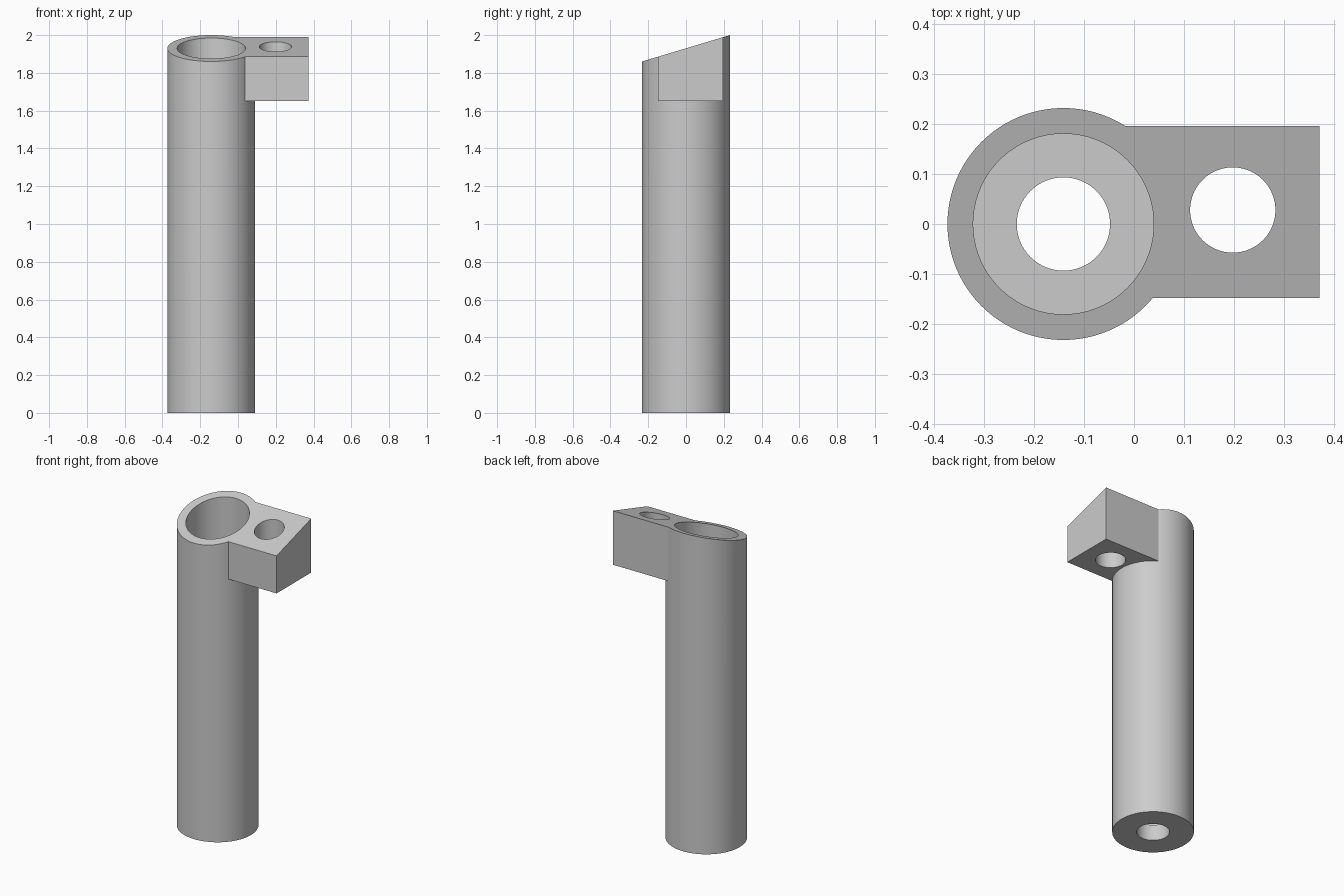
import bpy
import math
from mathutils import Matrix, Vector

if "Cube" in bpy.data.objects:
    bpy.data.objects.remove(bpy.data.objects["Cube"], do_unlink=True)

TUBE_X = -0.1415      # tube axis
RADIUS = 0.2325       # tube outer radius
TOP = 2.0             # highest point of the slanted rim
SLOPE = 0.30          # rise of the rim towards the back


def cylinder(name, x, y, radius, z0, z1, sides=96):
    bpy.ops.mesh.primitive_cylinder_add(vertices=sides, radius=radius, depth=z1 - z0,
                                        location=(x, y, (z0 + z1) / 2))
    obj = bpy.context.object
    obj.name = name
    return obj


def box(name, low, high):
    low, high = Vector(low), Vector(high)
    bpy.ops.mesh.primitive_cube_add(size=1)
    obj = bpy.context.object
    obj.name = name
    size = high - low
    obj.data.transform(Matrix.Translation((low + high) / 2) @ Matrix.Diagonal((*size, 1)))
    return obj


def combine(target, other, operation):
    mod = target.modifiers.new(operation.title(), "BOOLEAN")
    mod.operation = operation
    mod.solver = "EXACT"
    mod.object = other
    bpy.context.view_layer.objects.active = target
    bpy.ops.object.modifier_apply(modifier=mod.name)
    bpy.data.objects.remove(other, do_unlink=True)


# Tube with a side lug near the top
body = cylinder("tube_with_lug", TUBE_X, 0, RADIUS, 0, 2.2)
combine(body, box("lug", (TUBE_X + 0.05, -0.148, 1.65), (0.372, 0.196, 2.2)), "UNION")

# Wide bore, small drain hole in the floor, and the hole through the lug
combine(body, cylinder("bore", TUBE_X, 0, 0.181, 0.1, 2.4), "DIFFERENCE")
combine(body, cylinder("floor_hole", TUBE_X, 0, 0.0935, -0.2, 0.3), "DIFFERENCE")
combine(body, cylinder("lug_hole", 0.198, 0.028, 0.0855, 1.5, 2.4), "DIFFERENCE")

# Slanted cut across the top of tube and lug
slant = box("slant_cutter", (-1, -1, 0), (1, 1, 1))
slant.location.z = TOP - SLOPE * RADIUS
slant.rotation_euler.x = math.atan(SLOPE)
bpy.context.view_layer.update()
combine(body, slant, "DIFFERENCE")

# Single plain grey colour
grey = bpy.data.materials.new("light_grey")
grey.use_nodes = True
colour = (0.6, 0.6, 0.6, 1)
grey.diffuse_color = colour
grey.node_tree.nodes["Principled BSDF"].inputs["Base Color"].default_value = colour
body.data.materials.clear()
body.data.materials.append(grey)

# Smooth round walls, crisp edges
bpy.ops.object.select_all(action="DESELECT")
body.select_set(True)
bpy.context.view_layer.objects.active = body
bpy.ops.object.shade_smooth_by_angle(angle=math.radians(30))
